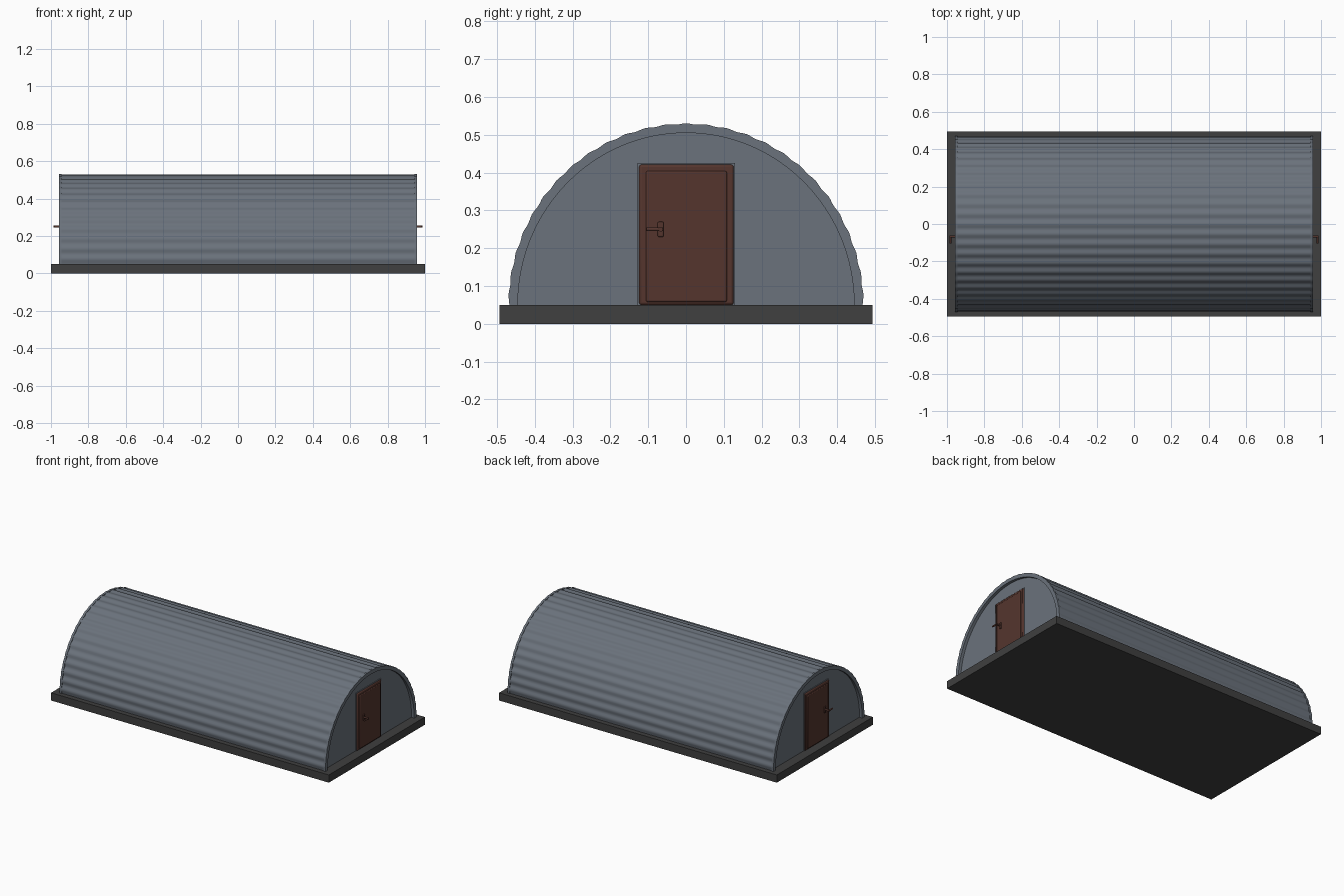
import bpy, bmesh, math
from mathutils import Matrix

if "Cube" in bpy.data.objects:
    bpy.data.objects.remove(bpy.data.objects["Cube"], do_unlink=True)


def material(name, rgb):
    m = bpy.data.materials.new(name)
    m.use_nodes = True
    m.diffuse_color = (*rgb, 1)
    bsdf = next(n for n in m.node_tree.nodes if n.type == "BSDF_PRINCIPLED")
    bsdf.inputs["Base Color"].default_value = (*rgb, 1)
    return m


STEEL = material("blue grey steel", (0.145, 0.168, 0.2))
CONCRETE = material("dark concrete", (0.05, 0.05, 0.05))
BROWN = material("brown paint", (0.09, 0.036, 0.027))

BASE_TOP, HALF_WIDTH, RISE = 0.05, 0.466, 0.476
RIBS, STEPS = 27, 6


def finish(name, bm, mat, mirrored=False, bevel=0, angle=35):
    """Turn a bmesh into an object, optionally bevelled and copied to the other end."""
    bmesh.ops.recalc_face_normals(bm, faces=bm.faces)
    mesh = bpy.data.meshes.new(name)
    bm.to_mesh(mesh)
    bm.free()
    mesh.materials.append(mat)
    ob = bpy.data.objects.new(name, mesh)
    bpy.context.collection.objects.link(ob)
    if bevel:
        mod = ob.modifiers.new("bevel", "BEVEL")
        mod.width, mod.segments = bevel, 2
    if mirrored:
        ob.modifiers.new("other_end", "MIRROR")
    bpy.ops.object.select_all(action="DESELECT")
    ob.select_set(True)
    bpy.context.view_layer.objects.active = ob
    bpy.ops.object.shade_smooth_by_angle(angle=math.radians(angle))
    return ob


def box(name, x, y, z, mat, **options):
    """Box from (low, high) ranges on each axis."""
    bm = bmesh.new()
    bmesh.ops.create_cube(bm, size=1)
    for v in bm.verts:
        v.co = [r[0] + (c + 0.5) * (r[1] - r[0]) for r, c in zip((x, y, z), v.co)]
    return finish(name, bm, mat, **options)


def rod(name, start, axis, length, radius, mat, **options):
    """Round rod along one axis, starting at a point."""
    bm = bmesh.new()
    turn = Matrix.Rotation(math.pi / 2, 4, "Y" if axis == "X" else "X")
    centre = list(start)
    centre["XYZ".index(axis)] += length / 2
    bmesh.ops.create_cone(bm, cap_ends=True, segments=12, radius1=radius, radius2=radius,
                          depth=length, matrix=Matrix.Translation(centre) @ turn)
    return finish(name, bm, mat, **options)


def arch(offset, wave):
    """Arch outline as (y, z) points, rippled by the ribs."""
    points = []
    count = RIBS * STEPS
    for i in range(count + 1):
        a = math.pi * i / count
        grow = offset - wave * math.cos(2 * math.pi * i / STEPS)
        points.append(((HALF_WIDTH + grow) * math.cos(a),
                       BASE_TOP + (RISE + grow) * math.sin(a)))
    return points


def sweep(name, outline, x0, x1, mat, **options):
    """Extrude a closed (y, z) outline between two x positions."""
    bm = bmesh.new()
    face = bm.faces.new([bm.verts.new((x0, y, z)) for y, z in outline])
    grown = bmesh.ops.extrude_face_region(bm, geom=[face])["geom"]
    verts = [g for g in grown if isinstance(g, bmesh.types.BMVert)]
    bmesh.ops.translate(bm, verts=verts, vec=(x1 - x0, 0, 0))
    return finish(name, bm, mat, **options)


# Foundation slab
box("foundation_slab", (-1, 1), (-0.494, 0.494), (0, BASE_TOP), CONCRETE)

# Corrugated arched roof
sweep("corrugated_roof", arch(0, 0.0035) + arch(-0.018, 0)[::-1], -0.95, 0.95, STEEL, angle=50)

# Rims and recessed walls at both ends
sweep("end_rim", arch(0.003, 0.0015) + arch(-0.021, 0)[::-1], 0.943, 0.957, STEEL, mirrored=True)
sweep("end_wall", arch(-0.015, 0), 0.92, 0.936, STEEL, mirrored=True)

# Doors: steel surround, brown frame, raised panel
box("door_surround", (0.93, 0.940), (-0.128, 0.130), (BASE_TOP, 0.425), STEEL, mirrored=True)
box("door_frame", (0.93, 0.946), (-0.124, 0.126), (BASE_TOP, 0.421), BROWN,
    mirrored=True, bevel=0.006)
box("door_panel", (0.935, 0.952), (-0.106, 0.108), (0.058, 0.404), BROWN,
    mirrored=True, bevel=0.004)

# Door handles: plate, stem and lever
box("handle_plate", (0.95, 0.958), (-0.075, -0.059), (0.23, 0.27), BROWN,
    mirrored=True, bevel=0.003)
rod("handle_stem", (0.955, -0.067, 0.25), "X", 0.032, 0.006, BROWN, mirrored=True)
rod("handle_lever", (0.982, -0.104, 0.25), "Y", 0.043, 0.005, BROWN, mirrored=True)
